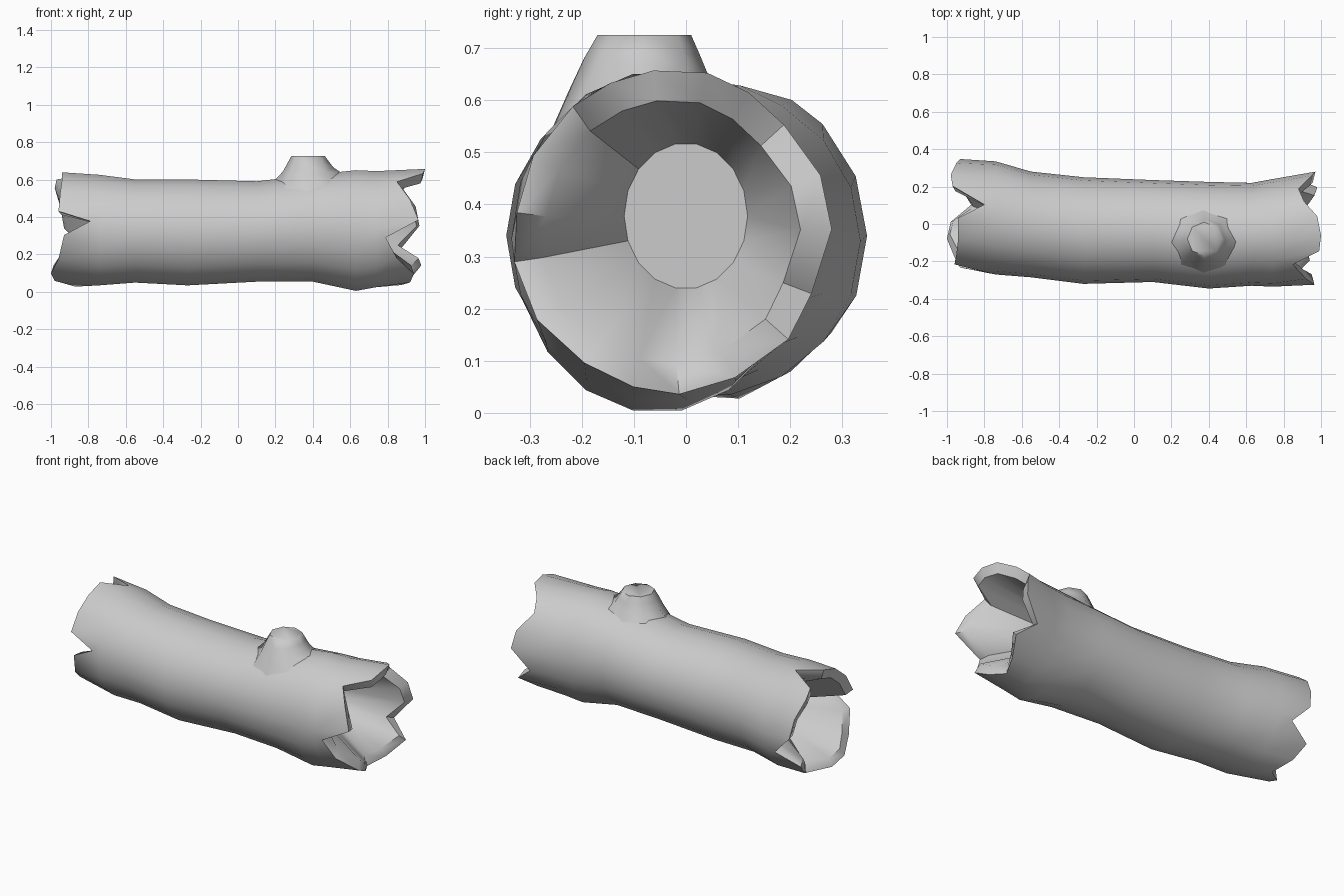
import bpy, math

if "Cube" in bpy.data.objects:
    bpy.data.objects.remove(bpy.data.objects["Cube"])

N = 18  # sides around the log

# Log sections: x, y min, y max, z min, z max
SECTIONS = [
    (-1.00, -0.22, 0.345, 0.06, 0.64), (-0.86, -0.25, 0.35, 0.02, 0.64),
    (-0.74, -0.27, 0.335, 0.03, 0.63), (-0.55, -0.285, 0.28, 0.045, 0.605),
    (-0.27, -0.32, 0.25, 0.03, 0.605), (0.10, -0.31, 0.235, 0.05, 0.595),
    (0.40, -0.345, 0.225, 0.05, 0.63), (0.63, -0.33, 0.22, 0.0, 0.655),
    (0.74, -0.335, 0.24, 0.02, 0.65), (1.00, -0.325, 0.285, 0.05, 0.66)]

# Broken rims: x and angle of each side, starting at +y and turning up
RIM_RIGHT = ([0.97, 0.95, 0.88, 0.91, 0.98, 1.0, 0.99, 0.85, 0.92,
              0.965, 0.79, 0.85, 0.94, 0.92, 0.87, 0.92, 0.98, 0.87],
             [0, 20, 42, 60, 78, 98, 114, 128, 152,
              174, 189, 212, 236, 256, 274, 294, 316, 338])
RIM_LEFT = ([-0.93, -0.95, -0.98, -0.97, -0.80, -0.94, -0.94, -0.95, -0.96,
             -0.79, -0.93, -0.96, -1.0, -0.98, -0.87, -0.93, -0.96, -0.82],
            [0, 22, 45, 60, 78, 95, 118, 140, 163,
             171, 187, 215, 240, 260, 280, 300, 320, 340])
EVEN = [i * 360 / N for i in range(N)]


def section(x):
    """Centre and half sizes of the log at x."""
    for a, b in zip(SECTIONS, SECTIONS[1:]):
        if x <= b[0]:
            t = (x - a[0]) / (b[0] - a[0])
            y0, y1, z0, z1 = [p + (q - p) * t for p, q in zip(a[1:], b[1:])]
            return (y0 + y1) / 2, (z0 + z1) / 2, (y1 - y0) / 2, (z1 - z0) / 2


def ring(xs, scale=1.0, angles=EVEN, dy=0, dz=0):
    pts = []
    for x, deg in zip(xs, angles):
        a = math.radians(deg)
        cy, cz, ry, rz = section(x)
        pts.append((x, cy + dy + ry * scale * math.cos(a), cz + dz + rz * scale * math.sin(a)))
    return pts


def loft(name, rings, angle):
    """Skin a list of equal rings and cap both ends."""
    n = len(rings[0])
    faces = [[k * n + i, k * n + (i + 1) % n, (k + 1) * n + (i + 1) % n, (k + 1) * n + i][::-1]
             for k in range(len(rings) - 1) for i in range(n)]
    faces.append(list(range(n))[::-1])
    faces.append([(len(rings) - 1) * n + i for i in range(n)])
    mesh = bpy.data.meshes.new(name)
    mesh.from_pydata([p for r in rings for p in r], [], faces)
    obj = bpy.data.objects.new(name, mesh)
    bpy.context.collection.objects.link(obj)
    bpy.ops.object.select_all(action='DESELECT')
    obj.select_set(True)
    bpy.context.view_layer.objects.active = obj
    bpy.ops.object.mode_set(mode='EDIT')
    bpy.ops.mesh.select_all(action='SELECT')
    bpy.ops.mesh.normals_make_consistent(inside=False)
    bpy.ops.object.mode_set(mode='OBJECT')
    bpy.ops.object.shade_smooth_by_angle(angle=math.radians(angle))
    return obj


def hollow(rim, floor_x, dy, dz):
    """Rings from the shallow cavity floor out to the broken rim."""
    xs, angles = rim
    lip = math.copysign(0.015, floor_x)
    return [ring([floor_x] * N, 0.43, EVEN, dy, dz),
            ring([x - lip for x in xs], 0.81, angles), ring(xs, 1, angles)]


# Hollow log: left cavity, bark, right cavity
bark = [ring([s[0]] * N) for s in SECTIONS[2:-1]]
loft("hollow_log", hollow(RIM_LEFT, -0.68, 0, 0.02) + bark
     + hollow(RIM_RIGHT, 0.62, 0.055, 0.05)[::-1], 50)


def bark_height(x, y):
    cy, cz, ry, rz = section(x)
    return cz + rz * math.sqrt(max(0, 1 - ((y - cy) / ry) ** 2))


# Branch stub whose foot follows the bark: radius, centre x, centre y, share of full height
stub = []
for r, cx, cy, share in [(0.19, 0.37, -0.10, -0.15), (0.135, 0.375, -0.09, 0.3),
                         (0.112, 0.375, -0.085, 0.65), (0.09, 0.375, -0.08, 1)]:
    loop = []
    for i in range(8):
        a = i * math.tau / 8
        x, y = cx + r * math.cos(a), cy + r * math.sin(a)
        h = bark_height(x, y)
        loop.append((x, y, h + (0.725 - h) * share))
    stub.append(loop)
loft("branch_stub", stub, 60)
